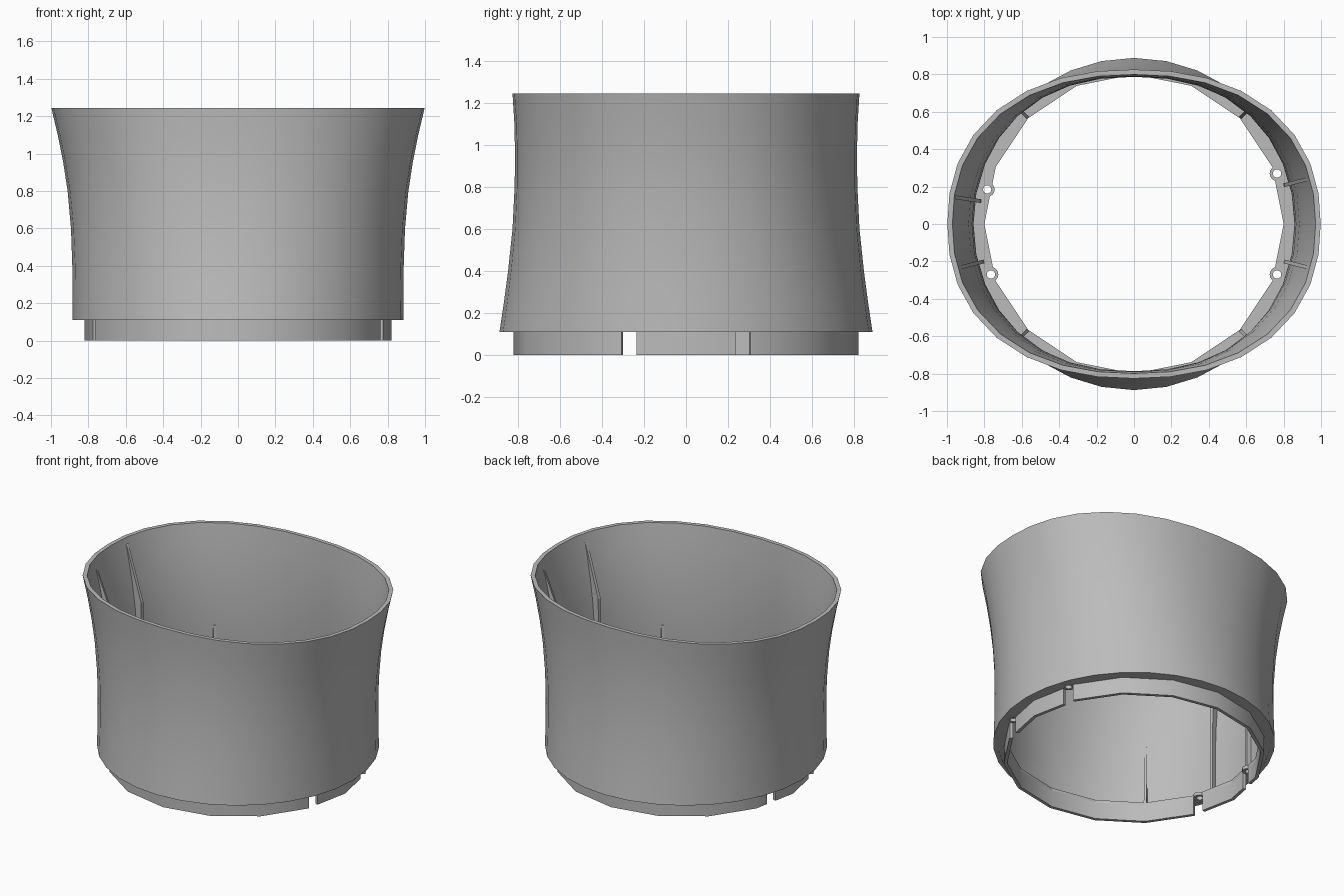
import bpy, bmesh
from math import sin, cos, pi, radians, atan2

cube = bpy.data.objects.get("Cube")
if cube:
    bpy.data.objects.remove(cube, do_unlink=True)

grey = bpy.data.materials.new("plain_grey")
grey.use_nodes = True
COLOUR = (0.5, 0.5, 0.5, 1)
grey.diffuse_color = COLOUR
grey.node_tree.nodes["Principled BSDF"].inputs["Base Color"].default_value = COLOUR

SEGS = 32        # sides of the shell
WALL = 0.027     # shell thickness
FLOOR = 0.11     # underside of the shell
TOP = 1.245

# Shell section: height, half width in x, half depth in y
LEVELS = [(FLOOR, 0.886, 0.888), (0.25, 0.885, 0.867), (0.4, 0.886, 0.847),
          (0.6, 0.893, 0.826), (0.8, 0.911, 0.816), (0.95, 0.934, 0.814),
          (1.1, 0.964, 0.817), (TOP, 0.998, 0.826)]


def make(name, bm, smooth=False):
    bmesh.ops.recalc_face_normals(bm, faces=bm.faces)
    mesh = bpy.data.meshes.new(name)
    bm.to_mesh(mesh)
    bm.free()
    mesh.materials.append(grey)
    obj = bpy.data.objects.new(name, mesh)
    bpy.context.collection.objects.link(obj)
    if smooth:
        bpy.ops.object.select_all(action="DESELECT")
        obj.select_set(True)
        bpy.context.view_layer.objects.active = obj
        bpy.ops.object.shade_smooth_by_angle(angle=radians(30))
    return obj


def bridge(bm, loops, wrap):
    """Join equal point loops into a skin; the list of loops closes on itself."""
    rows = [[bm.verts.new(p) for p in loop] for loop in loops]
    n = len(rows[0])
    for a, b in zip(rows, rows[1:] + rows[:1]):
        for i in range(n if wrap else n - 1):
            j = (i + 1) % n
            bm.faces.new((a[i], a[j], b[j], b[i]))
    if not wrap:
        bm.faces.new([r[0] for r in rows])
        bm.faces.new([r[-1] for r in rows])


def circle(z, r, n=SEGS, cx=0, cy=0):
    return [(cx + r * cos(2 * pi * i / n), cy + r * sin(2 * pi * i / n), z)
            for i in range(n)]


def polygon_radius(angle, r):
    """Distance to a regular 16-sided outline whose corners lie at radius r."""
    step = pi / 8
    return r * cos(step / 2) / cos(angle % step - step / 2)


def polar(angle, r, z):
    return (r * cos(angle), r * sin(angle), z)


def shell_radius(angle, z, rx, ry):
    """Round at the floor, growing into a fuller oval at the rim."""
    power = 2 + 0.26 * (z - FLOOR) / (TOP - FLOOR)
    return (abs(cos(angle) / rx) ** power + abs(sin(angle) / ry) ** power) ** (-1 / power)


def shell_loop(z, rx, ry):
    # even spacing around the oval rather than around the centre
    turns = [2 * pi * i / SEGS for i in range(SEGS)]
    angles = [atan2(ry * sin(t), rx * cos(t)) for t in turns]
    return [polar(a, shell_radius(a, z, rx, ry), z) for a in angles]


# Flared shell with an open top
bm = bmesh.new()
outside = [shell_loop(*level) for level in LEVELS]
inside = [shell_loop(z, rx - WALL, ry - WALL) for z, rx, ry in reversed(LEVELS)]
bridge(bm, outside + inside, True)
make("flared_shell", bm, True)

# Flange joining the shell to the base ring
bm = bmesh.new()
angles = [2 * pi * i / SEGS for i in range(SEGS)]
inner = [[polar(a, polygon_radius(a, 0.8), z) for a in angles] for z in (0.135, 0.112)]
bridge(bm, [circle(0.112, 0.87), circle(0.135, 0.865)] + inner, True)
flange = make("floor_flange", bm)

# Screw bosses and the holes through the flange
BOSSES = [(0.765, 0.27), (0.765, -0.27), (-0.765, -0.27), (-0.785, 0.185)]
holes = bmesh.new()
for i, (x, y) in enumerate(BOSSES):
    bm = bmesh.new()
    bridge(bm, [circle(z, r, 16, x, y) for z, r in
                ((0.111, 0.04), (0.134, 0.04), (0.134, 0.022), (0.111, 0.022))], True)
    make(f"screw_boss_{i + 1}", bm, True)
    loops = [[holes.verts.new(p) for p in circle(z, 0.023, 16, x, y)]
             for z in (0.05, 0.2)]
    for loop in loops:
        holes.faces.new(loop)
    for k in range(16):
        j = (k + 1) % 16
        holes.faces.new((loops[0][k], loops[0][j], loops[1][j], loops[1][k]))
cutter = make("hole_cutter", holes)
cutter.hide_render = True
cut = flange.modifiers.new("holes", "BOOLEAN")
cut.operation = "DIFFERENCE"
cut.solver = "EXACT"
cut.object = cutter
bpy.ops.object.select_all(action="DESELECT")
flange.select_set(True)
bpy.context.view_layer.objects.active = flange
bpy.ops.object.modifier_apply(modifier="holes")
bpy.data.objects.remove(cutter, do_unlink=True)

# Base ring, broken by a notch under each boss
centres = sorted(atan2(y, x) % (2 * pi) for x, y in BOSSES)
half = 0.045
for i, c in enumerate(centres):
    start = c + half
    end = centres[(i + 1) % 4] - half + (2 * pi if i == 3 else 0)
    corners = [k * pi / 8 for k in range(40) if start < k * pi / 8 < end]
    arc = [start] + corners + [end]
    bm = bmesh.new()
    bridge(bm, [[polar(a, polygon_radius(a, r), z) for a in arc] for r, z in
                ((0.822, 0), (0.822, FLOOR + 0.01), (0.8, FLOOR + 0.01), (0.8, 0))], False)
    make(f"base_ring_{i + 1}", bm, True)


# Ribs standing on the flange against the inner wall
def wall_radius(angle, z):
    for (z0, a0, b0), (z1, a1, b1) in zip(LEVELS, LEVELS[1:]):
        if z <= z1:
            t = (z - z0) / (z1 - z0)
            rx, ry = a0 + t * (a1 - a0), b0 + t * (b1 - b0)
            break
    return shell_radius(angle, z, rx, ry) - WALL / 2


def rib(name, angle, edge, thick):
    """edge: inner outline as radius and height, from the floor upward."""
    top = edge[-1][1] + 0.02
    heights = [top] + [z for z, _, _ in reversed(LEVELS) if 0.12 < z < top] + [0.12]
    outline = edge + [(wall_radius(angle, z), z) for z in heights]
    bm = bmesh.new()
    sides = []
    for s in (-thick / 2, thick / 2):
        sides.append([bm.verts.new((r * cos(angle) - s * sin(angle),
                                    r * sin(angle) + s * cos(angle), z))
                      for r, z in outline])
        bm.faces.new(sides[-1])
    n = len(outline)
    for k in range(n):
        j = (k + 1) % n
        bm.faces.new((sides[0][k], sides[0][j], sides[1][j], sides[1][k]))
    make(name, bm)


for i, deg in enumerate((14.5, -14, 171.5, 194)):
    a = radians(deg)
    rib(f"tall_rib_{i + 1}", a,
        [(0.825, 0.12), (0.83, 0.84), (wall_radius(a, 1.2) - 0.018, 1.2)], 0.02)
for i, deg in enumerate((45, 135, 225, 315)):
    a = radians(deg)
    rib(f"short_rib_{i + 1}", a,
        [(0.803, 0.12), (wall_radius(a, 0.56) - 0.018, 0.56)], 0.018)
